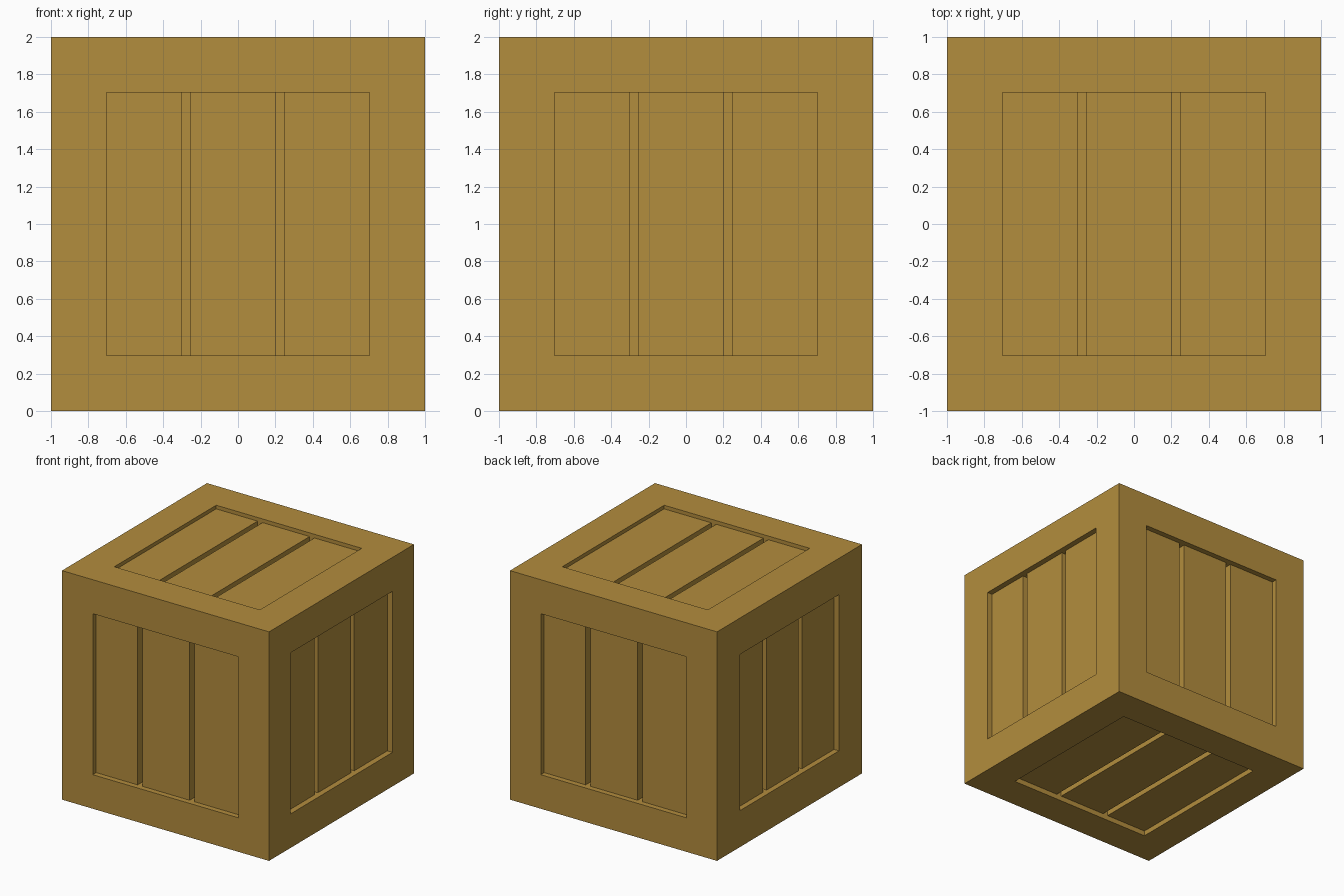
import bpy, bmesh
from math import pi
from mathutils import Matrix, Vector

if "Cube" in bpy.data.objects:
    bpy.data.objects.remove(bpy.data.objects["Cube"])

RECESS, GROOVE = 0.703, 0.12   # half opening, depth of the gaps between planks
PLANKS = [(-0.73, -0.303), (-0.255, 0.2), (0.247, 0.73)]

wood = bpy.data.materials.new("wood")
wood.diffuse_color = (0.45, 0.266, 0.047, 1)
wood.use_nodes = True
wood.node_tree.nodes["Principled BSDF"].inputs["Base Color"].default_value = wood.diffuse_color


def add_box(bm, lo, hi, mat=Matrix()):
    lo, hi = Vector(lo), Vector(hi)
    m = mat @ Matrix.Translation((lo + hi) / 2) @ Matrix.Diagonal((*(hi - lo), 1))
    bmesh.ops.create_cube(bm, size=1, matrix=m)


def finish(bm, name):
    mesh = bpy.data.meshes.new(name)
    bm.to_mesh(mesh)
    bm.free()
    mesh.materials.append(wood)
    ob = bpy.data.objects.new(name, mesh)
    bpy.context.collection.objects.link(ob)
    return ob


# Side frames (local u = x, v = z, outward = -y), plank depth, opening scale
up = Matrix.Translation((0, 0, 1))
sides = {
    "front": (up, 0.048, 1),
    "right": (up @ Matrix.Rotation(pi / 2, 4, 'Z'), 0.05, 1),
    "back": (up @ Matrix.Rotation(pi, 4, 'Z'), 0.048, 1),
    "left": (up @ Matrix.Rotation(-pi / 2, 4, 'Z'), 0.048, 0.97),
    "top": (up @ Matrix.Rotation(-pi / 2, 4, 'X'), 0.032, 1),
    "bottom": (up @ Matrix.Rotation(pi / 2, 4, 'X'), 0.045, 1),
}

# Crate frame with a square opening sunk into every side
bm = bmesh.new()
add_box(bm, (-1, -1, 0), (1, 1, 2))
frame = finish(bm, "crate_frame")

cut = bmesh.new()
for mat, depth, scale in sides.values():
    r = RECESS * scale
    add_box(cut, (-r, -1.2, -r), (r, -1 + GROOVE, r), mat)
cutter = finish(cut, "opening_cutter")
cutter.hide_render = True
cutter.hide_set(True)
mod = frame.modifiers.new("openings", 'BOOLEAN')
mod.operation = 'DIFFERENCE'
mod.solver = 'EXACT'
mod.object = cutter

# Three planks per side, ends tucked into the frame, with gaps between
for name, (mat, depth, scale) in sides.items():
    bm = bmesh.new()
    for a, b in PLANKS:
        add_box(bm, (a * scale, -1 + depth, -0.73), (b * scale, -0.85, 0.73), mat)
    finish(bm, name + "_planks")
